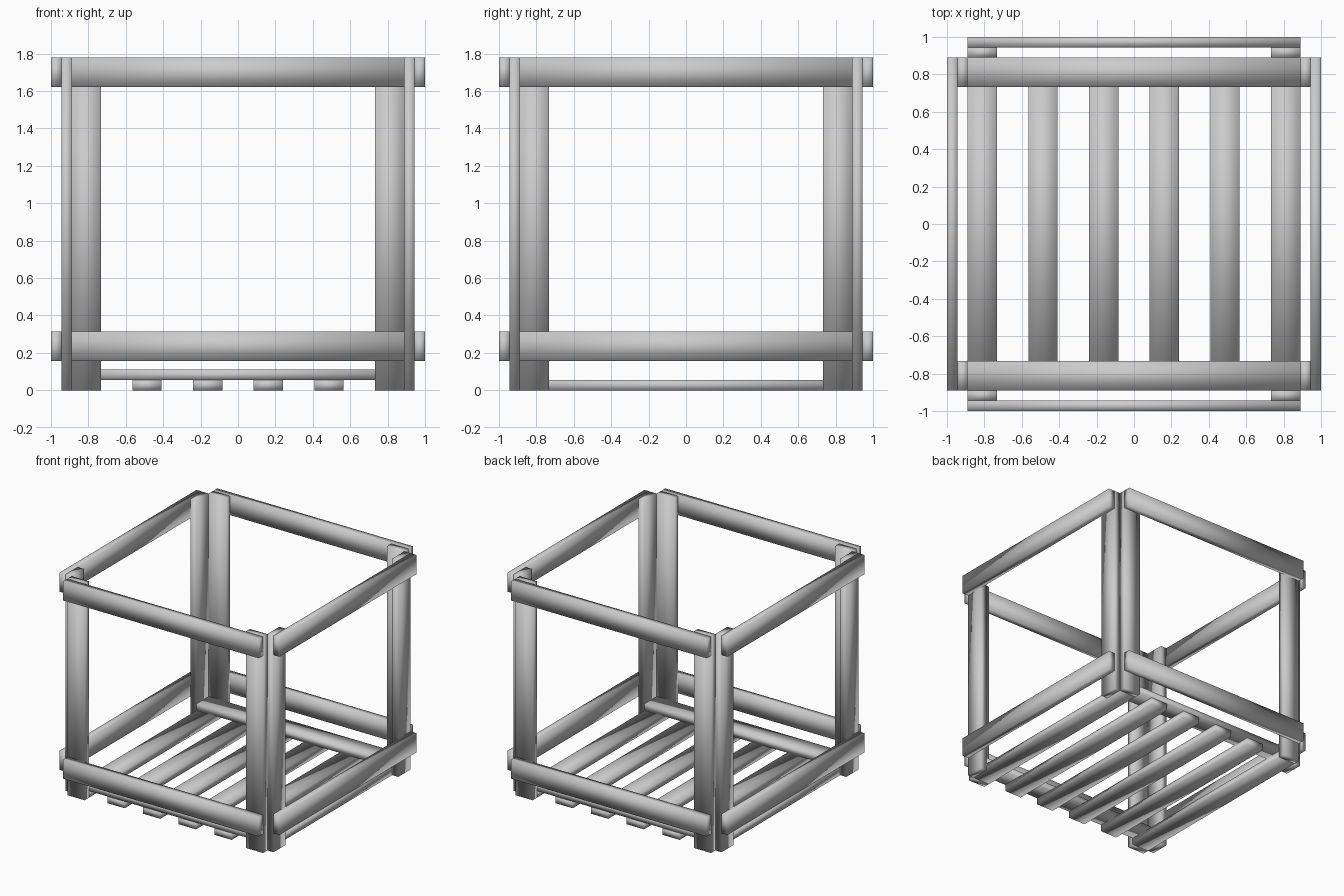
import bpy

cube = bpy.data.objects.get("Cube")
if cube:
    bpy.data.objects.remove(cube, do_unlink=True)

# Plain grey for the whole crate
grey = bpy.data.materials.new("plain grey")
grey.use_nodes = True
colour = (0.6, 0.6, 0.6, 1)
grey.diffuse_color = colour
grey.node_tree.nodes["Principled BSDF"].inputs["Base Color"].default_value = colour

T = 0.0555        # board thickness
W = 0.157         # board width
H = 0.889         # half length of every board
LEG = H - W / 2   # centre line of the corner boards
IN = H + T / 2    # centre of the corner board layer
OUT = IN + T      # centre of the outer rail layer


def board(name, centre, size):
    """A plain soft-shaded board."""
    bpy.ops.mesh.primitive_cube_add(size=1, location=centre)
    ob = bpy.context.object
    ob.name = name
    ob.scale = size
    bpy.ops.object.transform_apply(location=False, rotation=False, scale=True)
    bpy.ops.object.shade_smooth()
    ob.data.materials.append(grey)


# Corner boards: two per corner, meeting along an edge
for sx, lr in ((1, "left"), (-1, "right")):
    for sy, fb in ((-1, "front"), (1, "back")):
        board(f"{fb}_{lr}_post", (sx * LEG, sy * IN, H), (W, T, 2 * H))
        board(f"{lr}_{fb}_side_post", (sx * IN, sy * LEG, H), (T, W, 2 * H))

# Lower and upper rails on all four sides
for level, z in (("lower", 1.5 * W), ("upper", 2 * H - W / 2)):
    for s, fb, lr in ((-1, "front", "right"), (1, "back", "left")):
        board(f"{fb}_{level}_rail", (0, s * OUT, z), (2 * H, T, W))
        board(f"{lr}_{level}_rail", (s * OUT, 0, z), (T, 2 * H, W))

# Floor slats
for i in range(6):
    board(f"floor_slat_{i + 1}", (LEG * (2 * i / 5 - 1), 0, T / 2), (W, 2 * H, T))

# Cross boards resting on the slats
for s, fb in ((-1, "front"), (1, "back")):
    board(f"{fb}_floor_batten", (0, s * LEG, 1.5 * T), (2 * H, W, T))
